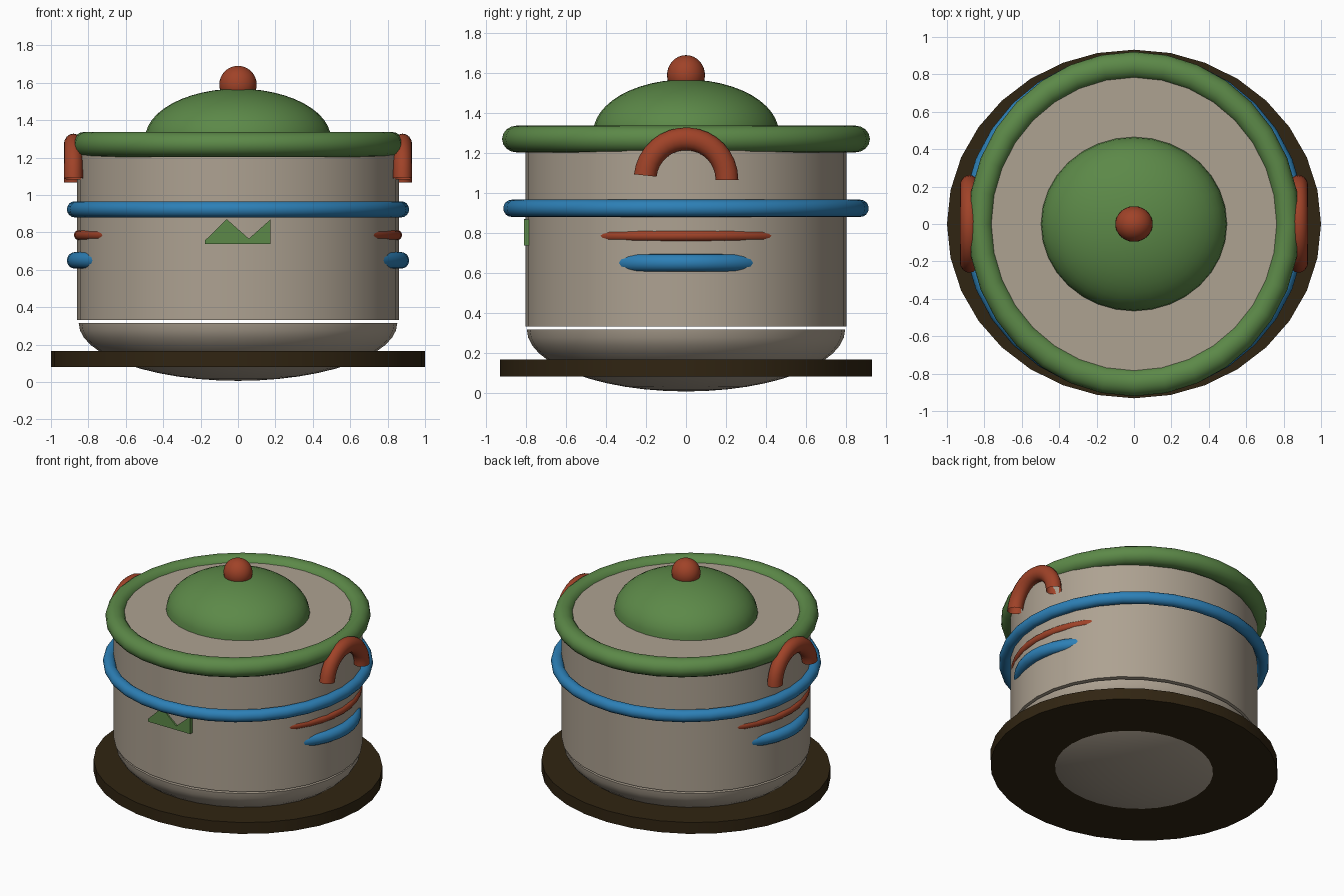
import bpy, bmesh, math

if "Cube" in bpy.data.objects:
    bpy.data.objects.remove(bpy.data.objects["Cube"])

def material(name, rgb):
    m = bpy.data.materials.new(name)
    m.diffuse_color = (*rgb, 1)
    m.use_nodes = True
    m.node_tree.nodes["Principled BSDF"].inputs["Base Color"].default_value = m.diffuse_color
    return m

TAN = material("warm_grey", (0.42, 0.36, 0.285))
RED = material("brick_red", (0.35, 0.055, 0.021))
GREEN = material("leaf_green", (0.107, 0.25, 0.065))
BLUE = material("blue", (0.026, 0.215, 0.47))
BROWN = material("dark_brown", (0.03, 0.018, 0.006))

def finish(name, bm, mat, smooth=True):
    bmesh.ops.recalc_face_normals(bm, faces=bm.faces)
    me = bpy.data.meshes.new(name)
    bm.to_mesh(me)
    bm.free()
    me.materials.append(mat)
    ob = bpy.data.objects.new(name, me)
    bpy.context.collection.objects.link(ob)
    if smooth:
        bpy.ops.object.select_all(action='DESELECT')
        ob.select_set(True)
        bpy.context.view_layer.objects.active = ob
        bpy.ops.object.shade_smooth_by_angle(angle=math.radians(35))
    return ob

def lathe(name, profile, mat, sx=1.0, sy=1.0, n=32):
    """Spin an (r, z) profile; open ends become caps or poles."""
    bm = bmesh.new()
    rings = []
    for r, z in profile:
        if r < 1e-5:
            rings.append([bm.verts.new((0, 0, z))] * n)
        else:
            rings.append([bm.verts.new((r * sx * math.cos(2 * math.pi * i / n),
                                        r * sy * math.sin(2 * math.pi * i / n), z)) for i in range(n)])
    for a, b in zip(rings, rings[1:]):
        for i in range(n):
            j = (i + 1) % n
            bm.faces.new(list(dict.fromkeys((a[i], a[j], b[j], b[i]))))
    for ring in (rings[0], rings[-1]):
        if len(set(ring)) > 1:
            bm.faces.new(ring)
    return finish(name, bm, mat)

def ring(name, mat, ax, ay, z, rx, ry, rz, n=32, m=16):
    """Elliptical torus lying flat at height z."""
    bm = bmesh.new()
    loops = []
    for i in range(n):
        a = 2 * math.pi * i / n
        loops.append([bm.verts.new(((ax + rx * math.cos(t)) * math.cos(a),
                                    (ay + ry * math.cos(t)) * math.sin(a),
                                    z + rz * math.sin(t)))
                      for t in (2 * math.pi * k / m for k in range(m))])
    for i in range(n):
        a, b = loops[i], loops[(i + 1) % n]
        for k in range(m):
            bm.faces.new((a[k], b[k], b[(k + 1) % m], a[(k + 1) % m]))
    return finish(name, bm, mat)

def arc(r, h, z, start, end, steps):
    angles = [math.radians(start + (end - start) * i / steps) for i in range(steps + 1)]
    return [(r * math.cos(t), z + h * math.sin(t)) for t in angles]

# Pot body, rounded bottom and stand
lathe("pot_body", [(1, 0.332), (1, 1.3)], TAN, 0.86, 0.803)
lathe("pot_bottom", arc(1, 0.31, 0.316, -90, 0, 12), TAN, 0.852, 0.797)
lathe("stand_disc", [(1, 0.08), (1, 0.165)], BROWN, 1.0, 0.932)

# Lid
lathe("lid_dome", arc(1, 0.268, 1.3, 0, 90, 12), GREEN, 0.497, 0.465)
lathe("lid_knob", arc(1, 0.1, 1.59, -90, 90, 16), RED, 0.1, 0.095)
ring("lid_rim", GREEN, 0.821, 0.848, 1.27, 0.066, 0.073, 0.067)

# Decorative bands; the lower two surface only at the sides
ring("upper_band", BLUE, 0.873, 0.873, 0.923, 0.042, 0.042, 0.043)
ring("side_stripe_red", RED, 0.853, 0.745, 0.785, 0.024, 0.022, 0.026, n=48)
ring("side_stripe_blue", BLUE, 0.873, 0.602, 0.65, 0.042, 0.04, 0.044, n=48)

# Arched handles with open tube ends
for side, label in ((1, "right"), (-1, "left")):
    bm = bmesh.new()
    loops = []
    for i in range(17):
        a = math.radians(174 * i / 16)
        loops.append([bm.verts.new((side * 0.88 + 0.051 * math.sin(t),
                                    (0.205 + 0.057 * math.cos(t)) * math.cos(a),
                                    1.066 + (0.205 + 0.057 * math.cos(t)) * math.sin(a)))
                      for t in (2 * math.pi * k / 16 for k in range(16))])
    for a, b in zip(loops, loops[1:]):
        for k in range(16):
            bm.faces.new((a[k], b[k], b[(k + 1) % 16], a[(k + 1) % 16]))
    finish(label + "_handle", bm, RED)

# Zigzag plaque on the front
outline = [(-0.176, 0.737), (0.173, 0.737), (0.173, 0.868), (0.058, 0.766), (-0.06, 0.87), (-0.176, 0.757)]
bm = bmesh.new()
face = bm.faces.new([bm.verts.new((x, -0.812, z)) for x, z in outline])
ext = bmesh.ops.extrude_face_region(bm, geom=[face], use_keep_orig=True)
for v in ext["geom"]:
    if isinstance(v, bmesh.types.BMVert):
        v.co.y += 0.028
finish("front_plaque", bm, GREEN, smooth=False)
